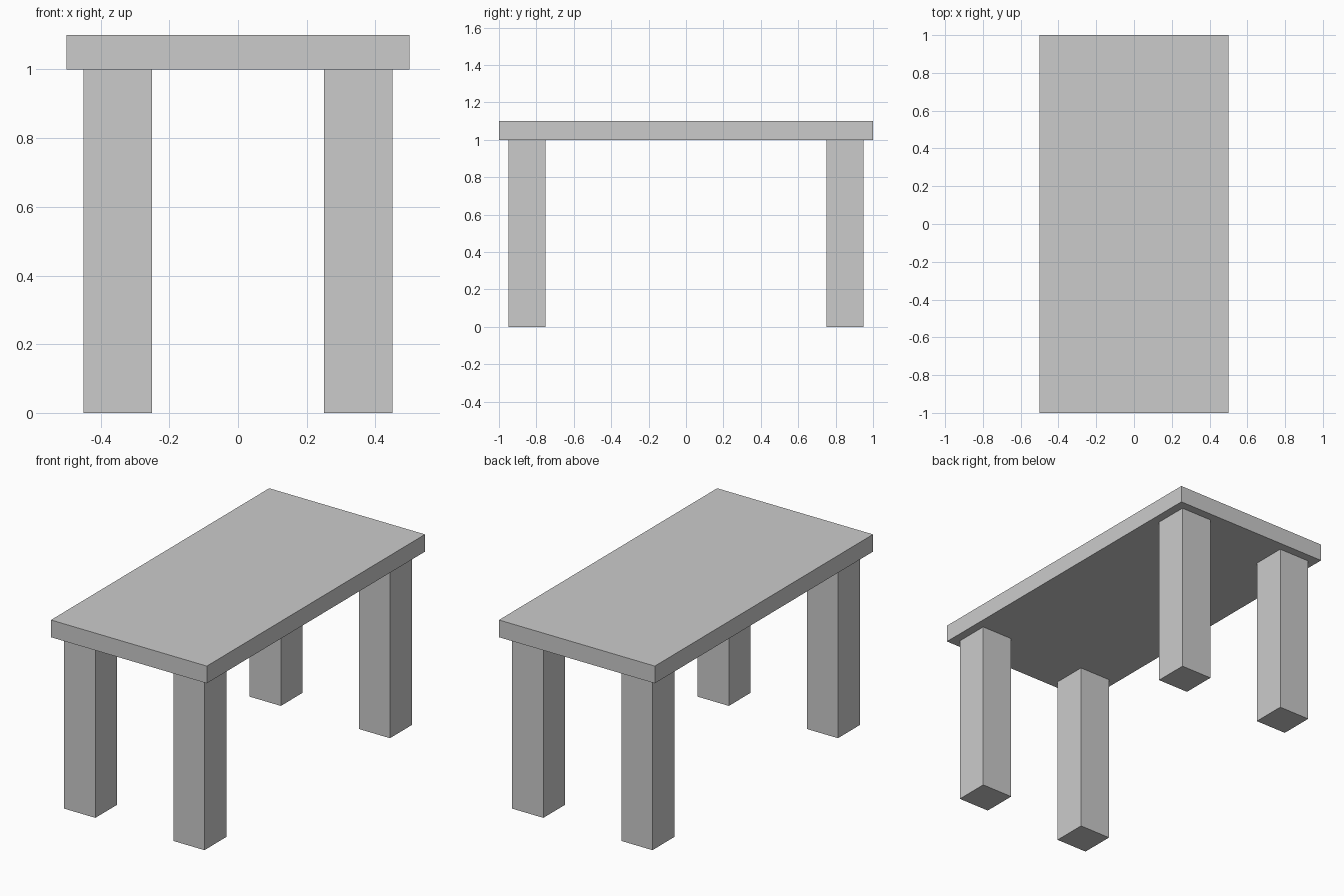
import bpy

cube = bpy.data.objects.get("Cube")
if cube:
    bpy.data.objects.remove(cube, do_unlink=True)

# Plain grey finish
grey = bpy.data.materials.new("light_grey")
grey.use_nodes = True
colour = (0.6, 0.6, 0.6, 1)
grey.diffuse_color = colour
grey.node_tree.nodes["Principled BSDF"].inputs["Base Color"].default_value = colour


def box(name, centre, size):
    bpy.ops.mesh.primitive_cube_add(size=1, location=centre)
    obj = bpy.context.object
    obj.name = name
    obj.scale = size
    bpy.ops.object.transform_apply(location=False, rotation=False, scale=True)
    obj.data.materials.append(grey)
    return obj


# Slab top
box("table_top", (0, 0, 1.05), (1, 2, 0.1))

# Four square legs, inset from the edges of the top
for end, y in (("front", -0.85), ("back", 0.85)):
    for side, x in (("right", -0.35), ("left", 0.35)):
        box(f"{end}_{side}_leg", (x, y, 0.5), (0.2, 0.2, 1))
